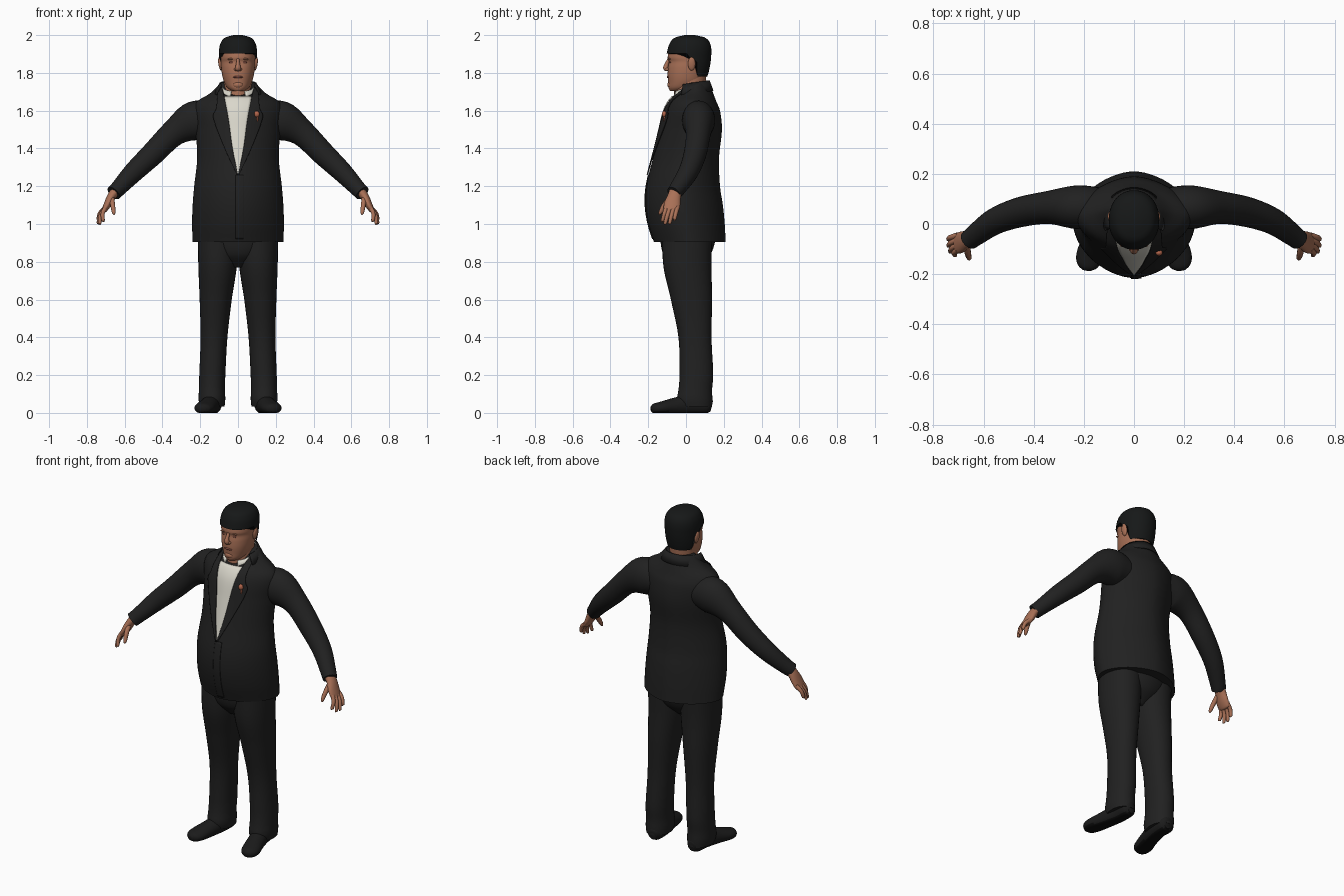
import bpy, bmesh
from math import sin, cos, pi, radians, copysign
from mathutils import Vector, Matrix

if "Cube" in bpy.data.objects:
    bpy.data.objects.remove(bpy.data.objects["Cube"])


def material(name, red, green, blue):
    mat = bpy.data.materials.new(name)
    mat.use_nodes = True
    mat.diffuse_color = (red, green, blue, 1)
    mat.node_tree.nodes["Principled BSDF"].inputs["Base Color"].default_value = (red, green, blue, 1)
    return mat


SUIT = material("suit black", .015, .015, .015)
HAIR = material("hair black", .008, .009, .009)
SKIN = material("skin", .4, .165, .095)
LIPS = material("lips", .27, .09, .065)
SHIRT = material("shirt white", .7, .68, .6)
SHOE = material("shoe black", .011, .011, .011)
SOLE = material("sole black", .004, .004, .004)
FLOWER = material("flower orange", .45, .13, .07)


# Shared helpers
def finish(name, bm, mat, thickness=0):
    bmesh.ops.recalc_face_normals(bm, faces=bm.faces)
    mesh = bpy.data.meshes.new(name)
    bm.to_mesh(mesh)
    bm.free()
    mesh.materials.append(mat)
    for face in mesh.polygons:
        face.use_smooth = True
    mesh.set_sharp_from_angle(angle=radians(50))
    obj = bpy.data.objects.new(name, mesh)
    bpy.context.scene.collection.objects.link(obj)
    if thickness:
        solid = obj.modifiers.new("thickness", "SOLIDIFY")
        solid.thickness = thickness
        solid.offset = 0
    return obj


def skin_rows(name, rows, mat, closed=True, thickness=0):
    """Join rows of points into a surface; closed rows get end caps."""
    bm = bmesh.new()
    verts = [[bm.verts.new(p) for p in row] for row in rows]
    count = len(rows[0])
    for low, high in zip(verts, verts[1:]):
        for j in range(count if closed else count - 1):
            k = (j + 1) % count
            bm.faces.new((low[j], low[k], high[k], high[j]))
    if closed and not thickness:
        bm.faces.new(verts[0])
        bm.faces.new(verts[-1])
    return finish(name, bm, mat, thickness)


def sample(table, key):
    """Smooth interpolation of table rows by their first column."""
    key = min(max(key, table[0][0]), table[-1][0])
    i = max(n for n in range(len(table) - 1) if table[n][0] <= key)
    a, b = table[i], table[i + 1]
    before, after = table[max(i - 1, 0)], table[min(i + 2, len(table) - 1)]
    span = b[0] - a[0]
    t = (key - a[0]) / span
    out = []
    for c in range(1, len(a)):
        ma = (b[c] - before[c]) / (b[0] - before[0]) * span
        mb = (after[c] - a[c]) / (after[0] - a[0]) * span
        out.append(a[c] + t * ma + t * t * (3 * (b[c] - a[c]) - 2 * ma - mb)
                   + t ** 3 * (2 * (a[c] - b[c]) + ma + mb))
    return out


def power(value, p):
    return copysign(abs(value) ** p, value)


def section_point(table, z, angle, p, side=1):
    x, w, front, back = sample(table, z)
    mid, half = (front + back) / 2, (back - front) / 2
    return Vector((side * (x + w * power(cos(angle), p)), mid + half * power(sin(angle), p), z))


def front_y(table, x, z, p):
    cx, w, front, back = sample(table, z)
    c = min(abs(x - cx) / w, .98) ** (1 / p)
    return (front + back) / 2 - (back - front) / 2 * (1 - c * c) ** (p / 2)


def loft(name, table, mat, p=1.0, side=1, steps=30, count=40):
    low, high = table[0][0], table[-1][0]
    rows = [[section_point(table, low + (high - low) * i / steps, 2 * pi * j / count, p, side)
             for j in range(count)] for i in range(steps + 1)]
    return skin_rows(name, rows, mat)


def tube(name, path, mat, side=1, ref=(0, 1, 0), count=20, detail=5):
    """Path rows: x, y, z, radius along ref, radius across."""
    table = [(i,) + tuple(r) for i, r in enumerate(path)]
    keys = [i / detail for i in range((len(path) - 1) * detail + 1)]
    pts = [sample(table, k) for k in keys]
    rows = []
    for i, (x, y, z, ra, rb) in enumerate(pts):
        tangent = Vector(pts[min(i + 1, len(pts) - 1)][:3]) - Vector(pts[max(i - 1, 0)][:3])
        across = tangent.cross(Vector(ref)).normalized()
        along = across.cross(tangent).normalized()
        ring = []
        for j in range(count):
            a = 2 * pi * j / count
            q = Vector((x, y, z)) + along * ra * cos(a) + across * rb * sin(a)
            ring.append((side * q.x, q.y, max(q.z, 0)))
        rows.append(ring)
    return skin_rows(name, rows, mat)


def ball(name, centre, size, mat, tilt=0):
    bm = bmesh.new()
    place = Matrix.Translation(centre) @ Matrix.Rotation(tilt, 4, "Y") @ Matrix.Diagonal((*size, 1))
    bmesh.ops.create_uvsphere(bm, u_segments=16, v_segments=10, radius=1, matrix=place)
    return finish(name, bm, mat)


# Jacket body; columns are z, x, half width, front, back
PINCH = 1.15
BODY = [(.905, 0, .24, -.17, .21), (1, 0, .243, -.2, .205), (1.1, 0, .24, -.215, .195),
        (1.2, 0, .232, -.21, .18), (1.35, 0, .216, -.175, .175), (1.5, 0, .225, -.14, .19),
        (1.6, 0, .235, -.115, .18), (1.65, 0, .215, -.09, .16), (1.69, 0, .15, -.055, .145),
        (1.75, 0, .09, 0, .12)]
loft("jacket_body", BODY, SUIT, PINCH, steps=60, count=56)


def patch(name, low, high, inner, outer, lift, mat, steps=30, count=10):
    """Thin plate that follows the chest between two edges."""
    rows = []
    for i in range(steps + 1):
        z = low + (high - low) * i / steps
        xs = [inner(z) + (outer(z) - inner(z)) * j / count for j in range(count + 1)]
        rows.append([(x, front_y(BODY, x, z, PINCH) - lift, z) for x in xs])
    return skin_rows(name, rows, mat, closed=False, thickness=.004)


# Shirt front, lapels and jacket overlap
OPENING = [(1.26, 0), (1.4, .029), (1.55, .05), (1.68, .074), (1.73, .085)]
LAPEL = [(1.26, .006), (1.4, .07), (1.57, .132), (1.61, .115), (1.73, .105)]
patch("shirt_front", 1.26, 1.675, lambda z: -sample(OPENING, z)[0],
      lambda z: sample(OPENING, z)[0], .005, SHIRT)
for side, label in ((1, "left"), (-1, "right")):
    patch(label + "_lapel", 1.26, 1.72, lambda z: side * sample(OPENING, z)[0],
          lambda z: side * sample(LAPEL, z)[0], .009, SUIT)
patch("jacket_overlap", .92, 1.26, lambda z: -.012, lambda z: .03, .002, SUIT)


# Collars wrap round the neck and drop at the front
def collar(name, start, end, bottom, top, drop, mat, steps=36):
    rows = []
    for radius, depth, z in (bottom, top):
        row = []
        for j in range(steps + 1):
            a = radians(start + (end - start) * j / steps)
            front = (1 - sin(a)) / 2
            row.append((radius * cos(a), .025 + depth * sin(a), z - drop * front))
        rows.append(row)
    return skin_rows(name, rows, mat, closed=False, thickness=.006)


collar("shirt_collar", -65, 245, (.1, .1, 1.715), (.083, .088, 1.755), .055, SHIRT)
collar("jacket_collar", -25, 205, (.125, .118, 1.705), (.095, .097, 1.76), .03, SUIT)

# Flower on the left lapel
ball("flower", (.1, front_y(BODY, .1, 1.58, PINCH) - .015, 1.582), (.014, .012, .017), FLOWER)
ball("flower_stem", (.103, front_y(BODY, .1, 1.56, PINCH) - .01, 1.555), (.005, .006, .015), FLOWER)

# Neck and head
HEAD = [(1.705, 0, .035, -.085, .02), (1.72, 0, .056, -.092, .06), (1.75, 0, .073, -.094, .09),
        (1.79, 0, .084, -.097, .108), (1.83, 0, .089, -.095, .118), (1.86, 0, .09, -.091, .123),
        (1.88, 0, .092, -.097, .125), (1.92, 0, .092, -.09, .126), (1.955, 0, .083, -.076, .117),
        (1.98, 0, .06, -.05, .092), (1.992, 0, .015, 0, .04)]
loft("neck", [(1.6, 0, .07, -.05, .1), (1.68, 0, .072, -.064, .1), (1.79, 0, .074, -.05, .108)], SKIN)
loft("head", HEAD, SKIN, .95, steps=48)


def step(value):
    t = min(max(value, 0), 1)
    return t * t * (3 - 2 * t)


# Hair follows the skull, with sideburns and a low nape
rows = []
columns, layers = 72, 20
for i in range(layers + 1):
    row = []
    for j in range(columns):
        a = 2 * pi * j / columns
        y = section_point(HEAD, 1.88, a, .95).y
        edge = 1.902 - .035 * step((y - .01) / .01) - .085 * step((y - .05) / .02)
        z = edge + (1.992 - edge) * i / layers
        q = section_point(HEAD, z, a, .95)
        mid = sum(sample(HEAD, z)[2:]) / 2
        out = (q - Vector((0, mid, z))).normalized() * .008
        row.append(q + out + Vector((0, 0, .008 * i / layers)))
    rows.append(row)
skin_rows("hair", rows, HAIR)

# Face
tube("nose", [(0, -.09, 1.872, .008, .008), (0, -.101, 1.85, .01, .01), (0, -.107, 1.826, .014, .015),
              (0, -.098, 1.814, .008, .015)], SKIN)
ball("mouth", (0, -.094, 1.778), (.026, .008, .006), LIPS)
ball("chin", (0, -.082, 1.737), (.028, .017, .018), SKIN)
for side, label in ((1, "left"), (-1, "right")):
    eye_y = front_y(HEAD, .035, 1.856, .95)
    ball(label + "_eye", (side * .035, eye_y, 1.856), (.013, .004, .005), LIPS)
    ball(label + "_brow", (side * .036, eye_y - .003, 1.874), (.02, .006, .005), SKIN, side * .1)
    ball(label + "_nostril", (side * .013, -.099, 1.819), (.008, .01, .008), SKIN)
    ball(label + "_ear", (side * .094, .03, 1.848), (.01, .02, .036), SKIN, side * .15)

# Trousers
loft("trouser_hips", [(.77, 0, .05, -.06, .06), (.84, 0, .15, -.12, .13), (.95, 0, .21, -.14, .165)], SUIT)
LEG = [(.035, .137, .066, -.035, .138), (.07, .138, .071, -.048, .14), (.12, .138, .069, -.04, .138),
       (.2, .136, .069, -.034, .144), (.4, .127, .071, -.04, .135), (.6, .118, .085, -.08, .138),
       (.78, .108, .102, -.12, .135), (.97, .105, .108, -.125, .14)]

# Fingers: start y, then tip x, y, z
FINGERS = {"index": (-.103, .715, -.126, 1.012), "middle": (-.084, .735, -.112, .998),
           "ring": (-.064, .743, -.088, 1), "little": (-.045, .744, -.062, 1.02)}

for side, label in ((1, "left"), (-1, "right")):
    loft(label + "_trouser_leg", LEG, SUIT, .95, side, 44, 32)
    # Shoe with a darker sole
    shoe = tube(label + "_shoe", [(.13, .135, .035, .025, .03), (.132, .11, .04, .044, .045),
                (.138, .03, .045, .048, .055), (.158, -.06, .035, .05, .045), (.178, -.13, .026, .053, .034),
                (.186, -.168, .022, .04, .027), (.189, -.185, .02, .016, .014)],
                SHOE, side, ref=(1, 0, 0), count=24)
    shoe.data.materials.append(SOLE)
    for face in shoe.data.polygons:
        if face.center.z < .008:
            face.material_index = 1
    # Sleeve
    tube(label + "_sleeve", [(.13, .065, 1.55, .08, .085), (.23, .067, 1.545, .087, .105),
         (.34, .066, 1.482, .066, .071), (.45, .048, 1.373, .06, .062), (.55, .013, 1.277, .053, .054),
         (.63, -.042, 1.192, .044, .043), (.658, -.065, 1.163, .039, .041)], SUIT, side, count=28)
    # Hand
    tube(label + "_palm", [(.645, -.055, 1.178, .032, .026), (.67, -.063, 1.145, .036, .023),
         (.69, -.073, 1.105, .043, .02), (.708, -.078, 1.073, .039, .014), (.714, -.079, 1.063, .02, .007)],
         SKIN, side)
    for finger, (y, tx, ty, tz) in FINGERS.items():
        base, tip = Vector((.702, y, 1.088)), Vector((tx, ty, tz))
        bend = (base + tip) / 2 + Vector((.008, 0, .004))
        tube(label + "_" + finger + "_finger", [(*base, .012, .012), (*bend, .011, .011),
             (*base.lerp(tip, .92), .009, .009), (*tip, .003, .003)], SKIN, side, count=10)
    tube(label + "_thumb", [(.668, -.085, 1.135, .014, .014), (.663, -.115, 1.098, .014, .013),
         (.658, -.135, 1.062, .01, .01), (.657, -.141, 1.05, .004, .004)], SKIN, side, count=10)
